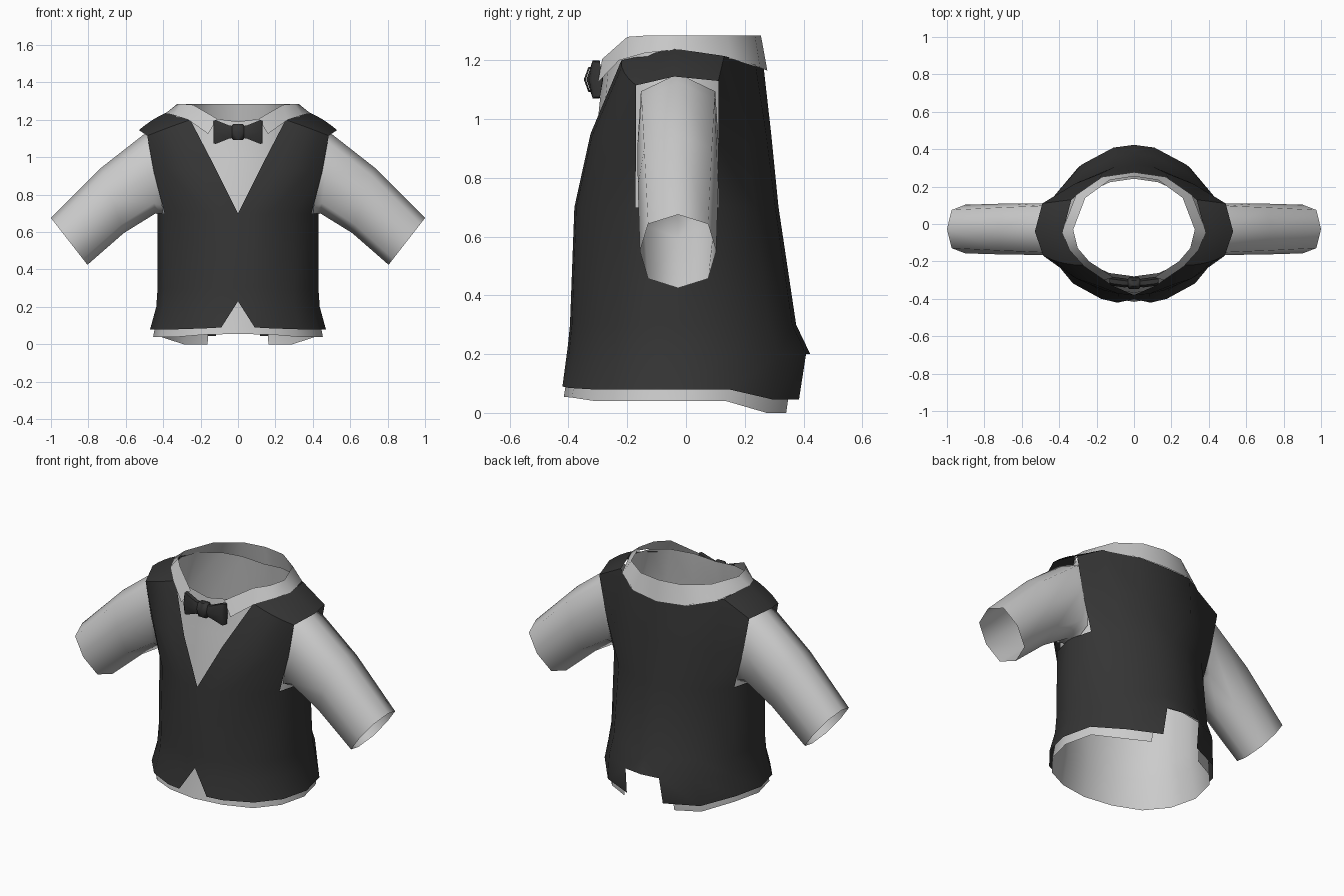
import bpy, bmesh
from math import sin, cos, radians, pi, copysign
from mathutils import Vector

if "Cube" in bpy.data.objects:
    bpy.data.objects.remove(bpy.data.objects["Cube"])

dark = bpy.data.materials.new("charcoal")
dark.diffuse_color = (0.035, 0.035, 0.035, 1)
dark.use_nodes = True
dark.node_tree.nodes["Principled BSDF"].inputs["Base Color"].default_value = dark.diffuse_color


def make(name, grids, mat=None, skip=(), closed=False, cap=False, angle=40):
    """Skin grids of points, mirror across x and shade smooth by angle."""
    bm = bmesh.new()
    for g, rows in enumerate(grids):
        vs = [[bm.verts.new(p) for p in r] for r in rows]
        n = len(rows[0])
        for i in range(len(rows) - 1):
            for j in range(n if closed else n - 1):
                if (g, i, j) in skip:
                    continue
                k = (j + 1) % n
                bm.faces.new((vs[i][j], vs[i][k], vs[i + 1][k], vs[i + 1][j]))
        if cap:
            bm.faces.new(vs[0])
            bm.faces.new(vs[-1])
    bmesh.ops.remove_doubles(bm, verts=bm.verts, dist=0.0005)
    bmesh.ops.recalc_face_normals(bm, faces=bm.faces)
    me = bpy.data.meshes.new(name)
    bm.to_mesh(me)
    bm.free()
    for p in me.polygons:
        p.use_smooth = True
    me.set_sharp_from_angle(angle=radians(angle))
    ob = bpy.data.objects.new(name, me)
    bpy.context.collection.objects.link(ob)
    if mat:
        me.materials.append(mat)
    ob.modifiers.new("Mirror", 'MIRROR').merge_threshold = 0.001
    return ob


# Torso surface: half width, front y and back y at each height
CY = -0.03
LEVELS = [(0, .47, -.43, .382), (.05, .47, -.43, .40), (.08, .47, -.43, .405),
          (.2, .437, -.405, .423), (.3, .43, -.395, .375),
          (.7, .43, -.38, .315), (1.0, .45, -.32, .285)]


def torso(a, z, scale=1.0):
    """Point at angle a (0 = front, 180 = back) and height z."""
    for lo, hi in zip(LEVELS, LEVELS[1:]):
        if z <= hi[0]:
            break
    t = (z - lo[0]) / (hi[0] - lo[0])
    rx, yf, yb = (lo[k] + (hi[k] - lo[k]) * t for k in (1, 2, 3))
    c = cos(radians(a))
    depth = CY - yf if c > 0 else yb - CY
    return Vector((rx * sin(radians(a)) * scale, CY - depth * c * scale, z))


def row(a, b, n, bulge=(0, 0, 0)):
    """n points from a to b, bowed out by bulge."""
    a, b, o = Vector(a), Vector(b), Vector(bulge)
    ts = [i / (n - 1) for i in range(n)]
    return [a.lerp(b, t) + o * 4 * t * (1 - t) for t in ts]


# Vest: lower tube with front notch and back vent, columns are (angle, hem)
cols = [(0, .23), (11, .09), (22, .085), (44, .08), (66, .08), (90, .08),
        (114, .08), (140, .045), (165.5, .045), (180, .2)]
lower = [[torso(a, h) for a, h in cols],
         [torso(a, max(h, .2)) for a, h in cols],
         [torso(a, .3) for a, _ in cols],
         [torso(a, .7) for a, _ in cols]]
# Vest front panel from the V neck over the shoulder
front = [[torso(a, .7) for a, _ in cols[:5]],
         row((.125, -.325, .95), (.45, -.17, .92), 5, (.02, -.045, 0)),
         row((.255, -.22, 1.2), (.485, -.17, 1.115), 5, (.005, -.015, 0)),
         row((.38, -.04, 1.24), (.53, -.04, 1.145), 5, (0, 0, .008)),
         row((.335, .13, 1.215), (.49, .11, 1.13), 5)]
# Vest back panel
back = [[torso(a, .7) for a, _ in cols[:5:-1]],
        row((0, .29, .95), (.45, .11, .92), 4, (.02, .05, 0)),
        [(0, .265, 1.17), (.19, .237, 1.185), (.335, .13, 1.215), (.49, .11, 1.13)]]
make("vest", [lower, front, back], dark, skip={(0, 0, 8)})

# Shirt body inside the vest, slightly longer, with the same vent
S = .965
cols = [(0, .055), (22, .052), (44, .04), (66, .04), (90, .04), (114, .04),
        (140, .0), (159, .0), (180, .215)]
shirt = [[torso(a, h, S) for a, h in cols],
         [torso(a, max(h, .215), S) for a, h in cols]]
shirt += [[torso(a, z, s) for a, _ in cols] for z, s in ((.3, S), (.7, S), (1.0, .93))]
neck = []
for a, _ in cols:
    c, s = cos(radians(a)), sin(radians(a))
    neck.append((.355 * s, CY - (.25 if c > 0 else .272) * c, 1.19 + .048 * s))
make("shirt_body", [shirt + [neck]], skip={(0, 0, 7)})

# Collar band with pointed front wings
collar_top = [(0, .255, 1.285), (.13, .235, 1.285), (.26, .14, 1.285),
              (.325, -.03, 1.285), (.3, -.13, 1.285), (.24, -.2, 1.28),
              (.11, -.285, 1.205)]
collar_low = [(0, .277, 1.165), (.17, .252, 1.175), (.31, .155, 1.205),
              (.385, -.04, 1.236), (.345, -.14, 1.225), (.265, -.228, 1.2),
              (.16, -.3, 1.125)]
make("collar", [[collar_top, collar_low]])

# Sleeves: eight-sided tubes that turn boxier towards the armhole;
# rings are top point, bottom point, half depth, roundness
rings = [((.44, 1.155), (.4, .68), .138, .25), ((.5, 1.125), (.44, .70), .138, .3),
         ((.73, .945), (.61, .595), .137, .5), ((1.0, .675), (.805, .425), .13, .7)]
sleeve = []
for (tx, tz), (bx, bz), d, e in rings:
    ring = []
    for k in range(8):
        c, s = cos(k * pi / 4), round(sin(k * pi / 4), 6)
        c = copysign(abs(c) ** .85, c)
        y = copysign(abs(s) ** e, s)
        ring.append(((tx + bx) / 2 + (tx - bx) / 2 * c, -.027 + d * y,
                     (tz + bz) / 2 + (tz - bz) / 2 * c))
    sleeve.append(ring)
make("sleeves", [sleeve], closed=True, angle=85)


# Bow tie: flared wings and a central knot, six-sided sections along x
def section(x, y, h, d):
    return [(x, y + d * sin(k * pi / 3 + pi / 6), 1.135 + h * cos(k * pi / 3 + pi / 6) / .866)
            for k in range(6)]


make("bow_wings", [[section(.015, -.315, .03, .018), section(.05, -.315, .036, .024),
                    section(.12, -.306, .064, .024), section(.132, -.302, .06, .018)]],
     dark, closed=True, cap=True, angle=65)
make("bow_knot", [[section(0, -.317, .042, .031), section(.025, -.317, .042, .031),
                   section(.032, -.316, .036, .025)]], dark, closed=True, angle=65)
